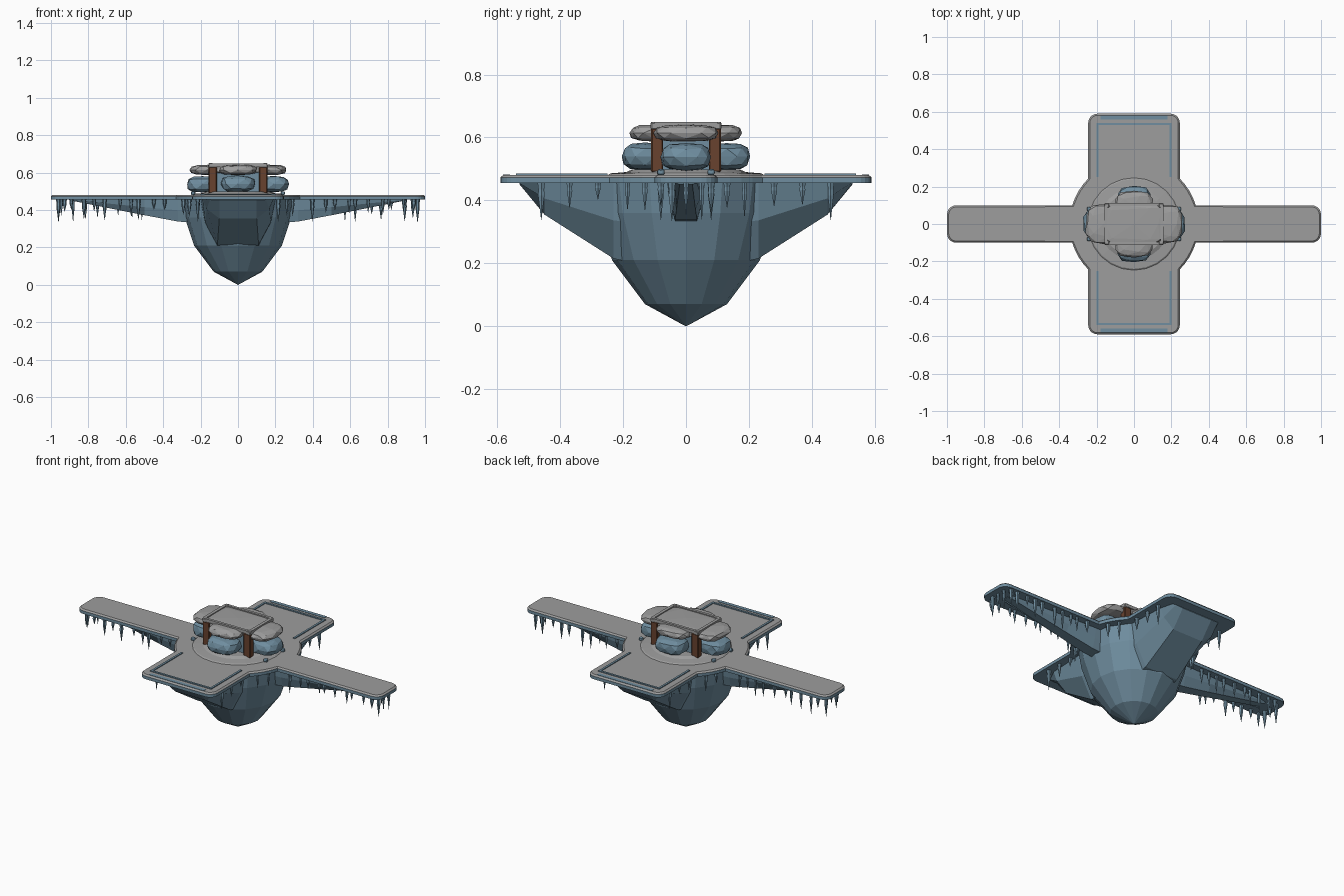
import bpy, bmesh, math, random
from mathutils import Vector, Matrix

random.seed(4)
cube = bpy.data.objects.get("Cube")
if cube:
    bpy.data.objects.remove(cube, do_unlink=True)


def material(name, rgb):
    m = bpy.data.materials.new(name)
    m.use_nodes = True
    m.diffuse_color = (*rgb, 1)
    m.node_tree.nodes["Principled BSDF"].inputs["Base Color"].default_value = (*rgb, 1)
    return m


SNOW = material("grey snow", (0.34, 0.34, 0.34))
ICE = material("blue ice", (0.16, 0.27, 0.35))
WOOD = material("brown wood", (0.14, 0.055, 0.028))


def finish(name, bm, *mats):
    bmesh.ops.recalc_face_normals(bm, faces=bm.faces)
    mesh = bpy.data.meshes.new(name)
    bm.to_mesh(mesh)
    bm.free()
    for m in mats:
        mesh.materials.append(m)
    ob = bpy.data.objects.new(name, mesh)
    bpy.context.collection.objects.link(ob)
    return ob


def loft(bm, rings):
    """Skin a stack of equal-length point rings and cap both ends."""
    loops = [[bm.verts.new(p) for p in ring] for ring in rings]
    n = len(loops[0])
    for a, b in zip(loops, loops[1:]):
        for i in range(n):
            j = (i + 1) % n
            bm.faces.new((a[i], a[j], b[j], b[i]))
    bm.faces.new(loops[0][::-1])
    return bm.faces.new(loops[-1])


def circle(r, z, sides, x=0, y=0):
    return [Vector((x + r * math.cos(math.tau * i / sides),
                    y + r * math.sin(math.tau * i / sides), z)) for i in range(sides)]


def lathe(name, profile, sides, mat):
    bm = bmesh.new()
    loft(bm, [circle(r, z, sides) for r, z in profile])
    return finish(name, bm, mat)


def add_box(bm, centre, size):
    bmesh.ops.create_cube(bm, size=1, matrix=Matrix.Translation(centre) @ Matrix.Diagonal((*size, 1)))


def box(name, centre, size, mat, bevel=0):
    bm = bmesh.new()
    add_box(bm, centre, size)
    if bevel:
        bmesh.ops.bevel(bm, geom=bm.edges[:], offset=bevel, segments=1, affect='EDGES')
    return finish(name, bm, mat)


def rock(name, centre, size, mat, power=0.7, jitter=0.05):
    """Faceted boulder: a squared-off, slightly uneven ball."""
    bm = bmesh.new()
    bmesh.ops.create_icosphere(bm, subdivisions=2, radius=1)
    for v in bm.verts:
        p = [math.copysign(abs(c) ** power, c) * random.uniform(1 - jitter, 1 + jitter) for c in v.co]
        v.co = Vector(centre) + Vector([max(-1, min(1, c)) * s for c, s in zip(p, size)])
    return finish(name, bm, mat)


# Cross-shaped platform with a round middle
ARM_X, ARM_Y, R = (1.0, 0.1), (0.245, 0.59), 0.345


def corner(x, y, r):
    return [(x - r + r * math.cos(a), y - r + r * math.sin(a))
            for a in (math.pi / 2 * i / 5 for i in range(6))]


a0, a1 = math.asin(ARM_X[1] / R), math.acos(ARM_Y[0] / R)
quarter = corner(*ARM_X, 0.05)
quarter += [(R * math.cos(a0 + (a1 - a0) * i / 4), R * math.sin(a0 + (a1 - a0) * i / 4)) for i in range(5)]
quarter += corner(*ARM_Y, 0.05)
outline = quarter + [(-x, y) for x, y in quarter[::-1]]
outline += [(-x, -y) for x, y in outline]
bm = bmesh.new()
top = loft(bm, [[Vector((x, y, z)) for x, y in outline] for z in (0.455, 0.473)])
bm.normal_update()
bmesh.ops.inset_region(bm, faces=[top], thickness=0.009, depth=0.008)
bm.normal_update()
for f in bm.faces:
    f.material_index = 0 if f.normal.z > 0.3 else 1
finish("platform", bm, SNOW, ICE)

# Faceted hanging body
lathe("lower_body", [(0.001, 0), (0.13, 0.07), (0.235, 0.21), (0.285, 0.36), (0.3, 0.457)], 16, ICE)


# Tapered supports below the four arms
def support(name, stations, turn):
    bm = bmesh.new()
    rot = Matrix.Rotation(turn, 3, 'Z')
    rings = []
    for d, wide, narrow, low in stations:
        mid = (0.458 + low) / 2
        half = [(wide, 0.458), (wide * 0.88, mid), (narrow, low)]
        section = half + [(-w, z) for w, z in half[::-1]]
        rings.append([rot @ Vector((d, w, z)) for w, z in section])
    loft(bm, rings)
    finish(name, bm, ICE)


LONG = [(0.2, 0.06, 0.035, 0.33), (0.32, 0.06, 0.035, 0.338), (0.5, 0.055, 0.03, 0.372), (0.9, 0.04, 0.02, 0.452)]
WIDE = [(0.12, 0.2, 0.11, 0.19), (0.23, 0.2, 0.11, 0.215), (0.45, 0.19, 0.1, 0.355), (0.53, 0.17, 0.1, 0.452)]
for name, stations, turn in (("left_support", LONG, 0), ("right_support", LONG, math.pi),
                             ("back_support", WIDE, math.pi / 2), ("front_support", WIDE, -math.pi / 2)):
    support(name, stations, turn)

# Icicles along the arm edges and the round middle
bm = bmesh.new()


def icicle(x, y, length):
    r = random.uniform(0.010, 0.014)
    shape = [(r, 0), (r * 0.75, 0.2), (r * 0.85, 0.35), (r * 0.4, 0.7), (0.0008, 1)]
    loft(bm, [circle(q, 0.458 - t * length, 6, x, y) for q, t in shape])


for side in (-1, 1):
    for edge in (-1, 1):
        for i in range(10):
            icicle(side * (0.4 + 0.06 * i + random.uniform(-0.015, 0.015)), edge * 0.08,
                   random.uniform(0.05, 0.125))
        for y in (0.28, 0.37, 0.46):
            icicle(side * 0.215, edge * y, 0.12 if y > 0.4 else random.uniform(0.05, 0.09))
        for a in (0.42, 0.62):
            icicle(side * 0.32 * math.cos(a), edge * 0.32 * math.sin(a), random.uniform(0.07, 0.11))
    for y in (-0.045, 0.0, 0.05):
        icicle(side * 0.96, y, random.uniform(0.06, 0.125))
finish("icicles", bm, ICE)

# Border rails and end strips on the two short arms
for side, word in ((-1, "front"), (1, "back")):
    bm = bmesh.new()
    for x in (-0.195, 0.195):
        add_box(bm, (x, side * 0.395, 0.482), (0.012, 0.29, 0.008))
    add_box(bm, (0, side * 0.534, 0.482), (0.402, 0.012, 0.008))
    finish(word + "_rail", bm, ICE)
    box(word + "_edge_strip", (0, side * 0.57, 0.48), (0.36, 0.022, 0.006), ICE)

# Low snow mound under the shrine
lathe("snow_mound", [(0.25, 0.479), (0.24, 0.486), (0.19, 0.49), (0.17, 0.499)], 24, SNOW)

# Central shrine: core, boulders, posts
box("shrine_core", (0, 0, 0.55), (0.26, 0.18, 0.11), ICE)
for s, yword, xword in ((-1, "front", "right"), (1, "back", "left")):
    rock(yword + "_boulder", (0, s * 0.13, 0.54), (0.092, 0.074, 0.044), ICE)
    rock(xword + "_boulder", (s * 0.19, 0, 0.538), (0.083, 0.082, 0.044), ICE)
    rock(yword + "_cap_stone", (0, s * 0.1, 0.614), (0.105, 0.08, 0.027), SNOW)
    rock(xword + "_cap_stone", (s * 0.165, 0, 0.614), (0.095, 0.108, 0.028), SNOW)
    for t, word in ((-1, "right"), (1, "left")):
        box(f"{yword}_{word}_post", (t * 0.135, s * 0.092, 0.56), (0.045, 0.038, 0.14), WOOD, 0.004)
        box(f"{yword}_{word}_post_cap", (t * 0.145, s * 0.1, 0.637), (0.028, 0.026, 0.026), SNOW, 0.005)
        rock(f"{yword}_{word}_pebble", (t * 0.24, s * 0.08, 0.49), (0.012, 0.012, 0.01), ICE)

# Snow roof with a raised frame
rock("roof_slab", (0, 0, 0.622), (0.165, 0.11, 0.025), SNOW, 0.35, 0.06)
bm = bmesh.new()
for s in (-1, 1):
    add_box(bm, (s * 0.15, 0, 0.64), (0.018, 0.2, 0.018))
    add_box(bm, (0, s * 0.104, 0.64), (0.3, 0.016, 0.018))
finish("roof_frame", bm, SNOW)
